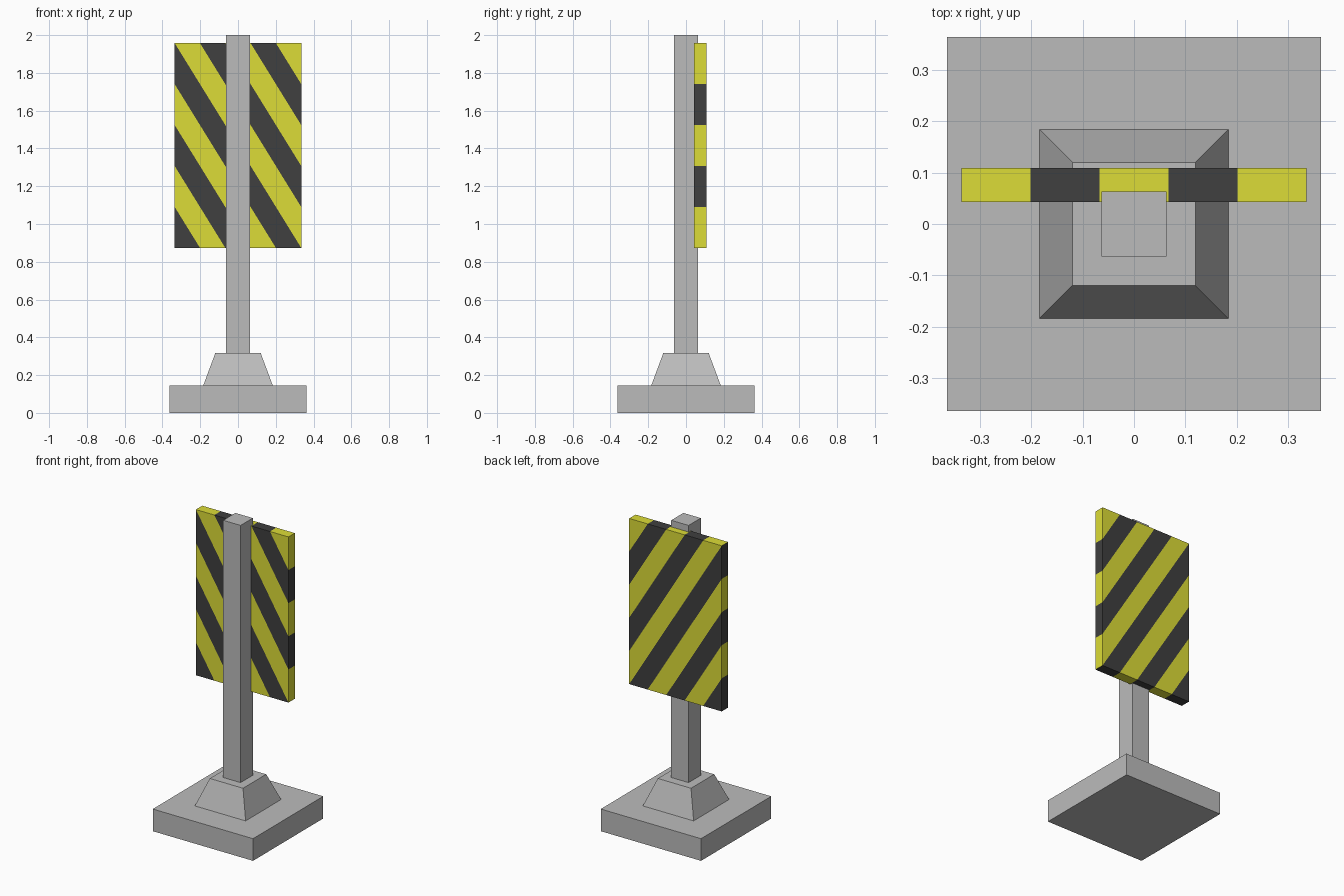
import bpy, bmesh
from mathutils import Vector

if "Cube" in bpy.data.objects:
    bpy.data.objects.remove(bpy.data.objects["Cube"])


def material(name, rgb):
    m = bpy.data.materials.new(name)
    m.diffuse_color = (*rgb, 1)
    m.use_nodes = True
    m.node_tree.nodes["Principled BSDF"].inputs["Base Color"].default_value = m.diffuse_color
    return m


GREY = material("concrete_grey", (0.5, 0.5, 0.5))
YELLOW = material("warning_yellow", (0.72, 0.72, 0.038))
BLACK = material("stripe_black", (0.05, 0.05, 0.05))


def box(name, lo, hi, mats, top_scale=1.0):
    """Box between two corners; top_scale tapers the upper face."""
    lo, hi = Vector(lo), Vector(hi)
    mid, size = (lo + hi) / 2, hi - lo
    bm = bmesh.new()
    bmesh.ops.create_cube(bm, size=1)
    for v in bm.verts:
        s = top_scale if v.co.z > 0 else 1.0
        v.co = mid + Vector((v.co.x * size.x * s, v.co.y * size.y * s, v.co.z * size.z))
    me = bpy.data.meshes.new(name)
    bm.to_mesh(me)
    bm.free()
    for m in mats:
        me.materials.append(m)
    ob = bpy.data.objects.new(name, me)
    bpy.context.collection.objects.link(ob)
    return ob


# Base slab, tapered foot and post
box("base_slab", (-0.363, -0.363, 0), (0.363, 0.363, 0.145), [GREY])
box("tapered_foot", (-0.184, -0.184, 0.145), (0.184, 0.184, 0.317), [GREY], 0.12 / 0.184)
box("post", (-0.063, -0.063, 0.317), (0.063, 0.063, 2.0), [GREY])

# Warning board, cut along the diagonals into stripes
X0, X1, Z0, Z1, BANDS = -0.335, 0.335, 0.873, 1.957, 5
board = box("warning_board", (X0, 0.043, Z0), (X1, 0.109, Z1), [YELLOW, BLACK])
du, dv = (X1 - X0) / BANDS, (Z1 - Z0) / BANDS
bm = bmesh.new()
bm.from_mesh(board.data)
for k in range(1 - BANDS, BANDS):
    bmesh.ops.bisect_plane(bm, geom=bm.verts[:] + bm.edges[:] + bm.faces[:], dist=1e-6,
                           plane_co=(X0 + k * du, 0, Z1), plane_no=(1 / du, 0, 1 / dv))
# Alternate colours by diagonal band number
for f in bm.faces:
    c = f.calc_center_median()
    band = (c.x - X0) / du - (Z1 - c.z) / dv
    f.material_index = int(band + 2 * BANDS) % 2
bm.to_mesh(board.data)
bm.free()
